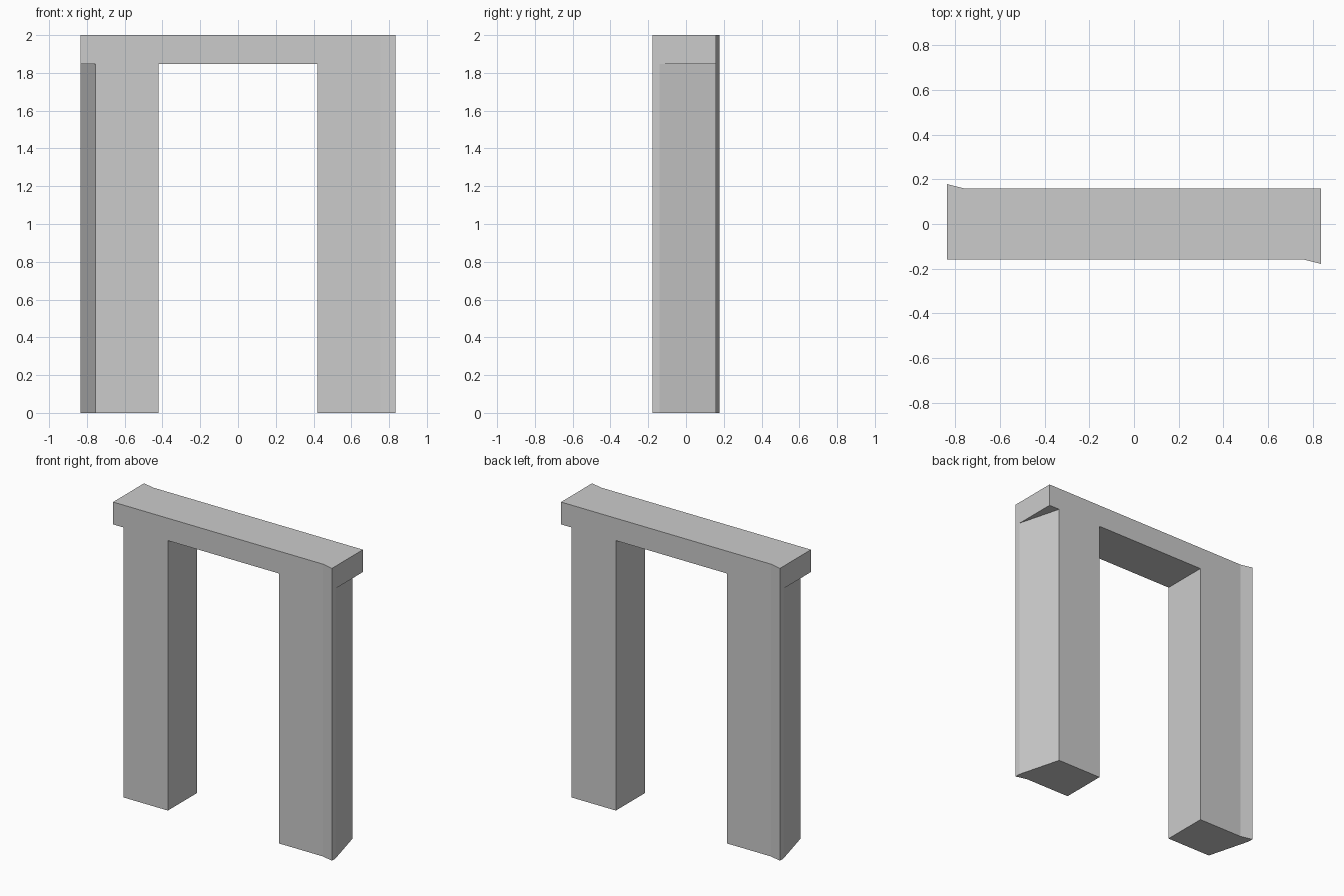
import bpy
import bmesh

cube = bpy.data.objects.get("Cube")
if cube:
    bpy.data.objects.remove(cube, do_unlink=True)

HEIGHT, LINTEL_BOTTOM = 2.0, 1.847
END, KINK, JAMB = 0.835, 0.755, 0.42      # x of the ends, flare starts and opening
DEPTH, FLARE = 0.158, 0.178               # half depth, flared corner

grey = bpy.data.materials.new("plain grey")
grey.use_nodes = True
colour = (0.6, 0.6, 0.6, 1)
grey.diffuse_color = colour
grey.node_tree.nodes["Principled BSDF"].inputs["Base Color"].default_value = colour


def prism(name, outline, bottom, top):
    """Extrude a plan outline (x, y) from bottom to top."""
    bm = bmesh.new()
    face = bm.faces.new([bm.verts.new((x, y, bottom)) for x, y in outline])
    new = bmesh.ops.extrude_face_region(bm, geom=[face])["geom"]
    verts = [v for v in new if isinstance(v, bmesh.types.BMVert)]
    bmesh.ops.translate(bm, verts=verts, vec=(0, 0, top - bottom))
    bmesh.ops.recalc_face_normals(bm, faces=bm.faces)
    mesh = bpy.data.meshes.new(name)
    bm.to_mesh(mesh)
    bm.free()
    mesh.materials.append(grey)
    obj = bpy.data.objects.new(name, mesh)
    bpy.context.collection.objects.link(obj)
    return obj


def turned(points):
    """Half turn about the vertical axis."""
    return [(-x, -y) for x, y in points]


# Full-height block with one flared corner at each end
half = [(KINK, -DEPTH), (END, -FLARE), (END, DEPTH)]
frame = prism("door_frame", half + turned(half), 0, HEIGHT)

# Cutters: the opening, and the slanted outer side of each leg
opening = [(-JAMB, -0.4), (JAMB, -0.4), (JAMB, 0.4), (-JAMB, 0.4)]
slant = [(0.843, -0.17), (0.95, -0.17), (0.95, 0.188), (0.747, 0.188)]
cutters = [prism("opening_cutter", opening, -0.2, LINTEL_BOTTOM),
           prism("left_side_cutter", slant, -0.2, LINTEL_BOTTOM),
           prism("right_side_cutter", turned(slant), -0.2, LINTEL_BOTTOM)]

for cutter in cutters:
    cutter.hide_render = True
    cut = frame.modifiers.new(cutter.name, "BOOLEAN")
    cut.operation = "DIFFERENCE"
    cut.solver = "EXACT"
    cut.object = cutter

# Keep the cut result and drop the cutters
bpy.context.view_layer.update()
evaluated = frame.evaluated_get(bpy.context.evaluated_depsgraph_get())
result = bpy.data.meshes.new_from_object(evaluated)
frame.modifiers.clear()
frame.data = result
result.materials.clear()
result.materials.append(grey)
for polygon in result.polygons:
    polygon.material_index = 0
for cutter in cutters:
    bpy.data.objects.remove(cutter, do_unlink=True)
